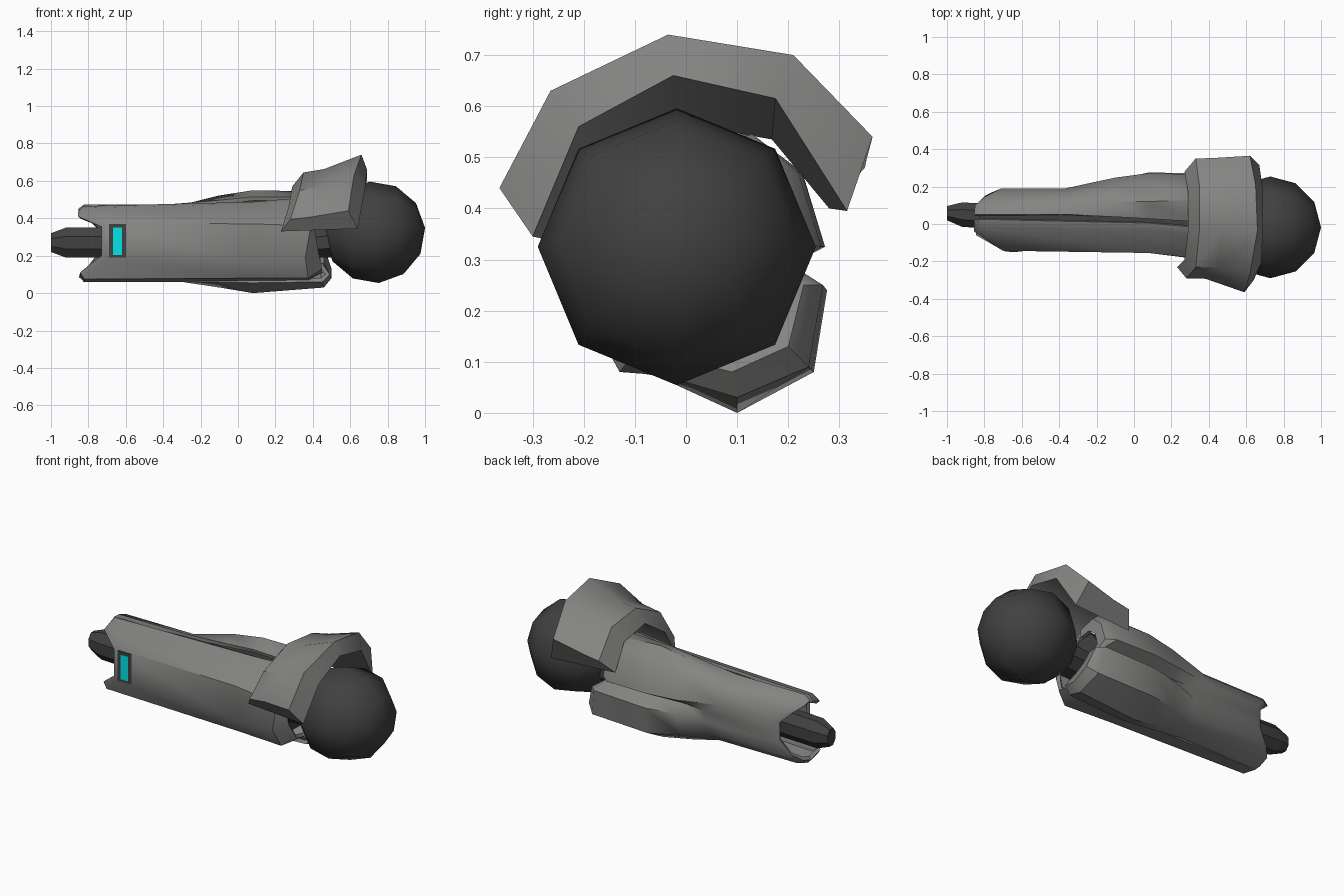
import bpy, bmesh, math
from mathutils import Matrix


def material(name, rgb):
    m = bpy.data.materials.new(name)
    m.diffuse_color = (*rgb, 1)
    return m


GREY = material("armour grey", (0.23, 0.23, 0.225))
DARK = material("dark metal", (0.052, 0.052, 0.052))
CYAN = material("cyan light", (0.0, 0.80, 0.82))


def finish(obj, mat, angle=48):
    obj.data.materials.append(mat)
    bpy.ops.object.select_all(action='DESELECT')
    obj.select_set(True)
    bpy.context.view_layer.objects.active = obj
    for mod in list(obj.modifiers):
        bpy.ops.object.modifier_apply(modifier=mod.name)
    bpy.ops.object.shade_smooth_by_angle(angle=math.radians(angle))
    return obj


def loft(name, rings, mat, closed=False, thick=0.0, angle=48):
    """Skin rings of points; closed rings are capped, open ones get a thickness."""
    bm = bmesh.new()
    rows = [[bm.verts.new(p) for p in r] for r in rings]
    n = len(rows[0])
    for a, b in zip(rows, rows[1:]):
        for j in range(n if closed else n - 1):
            k = (j + 1) % n
            bm.faces.new((a[j], a[k], b[k], b[j]))
    if closed:
        bm.faces.new(rows[0])
        bm.faces.new(rows[-1][::-1])
        bmesh.ops.recalc_face_normals(bm, faces=bm.faces)
    me = bpy.data.meshes.new(name)
    bm.to_mesh(me)
    bm.free()
    obj = bpy.data.objects.new(name, me)
    bpy.context.collection.objects.link(obj)
    if thick:
        mod = obj.modifiers.new("thickness", 'SOLIDIFY')
        mod.thickness = thick
        mod.offset = -1
    return finish(obj, mat, angle)


def ring(x, pts):
    xs = x if isinstance(x, list) else [x] * len(pts)
    return [(a, y, z) for a, (y, z) in zip(xs, pts)]


def octagon(x, cy, cz, ry, rz):
    return [(x, cy + ry * math.cos(a) / 0.924, cz + rz * math.sin(a) / 0.924)
            for a in (math.radians(22.5 + 45 * i) for i in range(8))]


def rect(x, y, z):
    return [(x, y[0], z[0]), (x, y[1], z[0]), (x, y[1], z[1]), (x, y[0], z[1])]


def box(name, x, y, z, mat):
    return loft(name, [rect(x[0], y, z), rect(x[1], y, z)], mat, closed=True, angle=30)


# Elbow ball, pole nearly along the arm
me = bpy.data.meshes.new("elbow_ball")
bm = bmesh.new()
bmesh.ops.create_uvsphere(bm, u_segments=8, v_segments=6, radius=0.272,
                          matrix=Matrix.Translation((0.729, -0.018, 0.325))
                          @ Matrix.Rotation(math.radians(85), 4, 'Y'))
bm.to_mesh(me)
bm.free()
ball = bpy.data.objects.new("elbow_ball", me)
bpy.context.collection.objects.link(ball)
finish(ball, DARK, 60)

# Inner core, elbow connector and wrist rod
loft("inner_core", [octagon(-0.6, 0.025, 0.27, 0.10, 0.15),
                    octagon(0.36, 0.025, 0.28, 0.12, 0.16)], DARK, closed=True)
loft("elbow_connector", [octagon(0.3, 0, 0.26, 0.1, 0.075),
                         octagon(0.6, 0, 0.28, 0.1, 0.085)], DARK, closed=True, angle=30)
loft("wrist_rod", [octagon(-1.0, 0.058, 0.27, 0.038, 0.05),
                   octagon(-0.92, 0.05, 0.27, 0.065, 0.08),
                   octagon(-0.55, 0.03, 0.27, 0.07, 0.08)], DARK, closed=True, angle=30)

# Front shell, with a notched wrist end and an inward lip at the elbow
loft("front_shell", [
    ring([-0.855, -0.855, -0.73, -0.73, -0.845, -0.845],
         [(0.025, 0.435), (-0.04, 0.41), (-0.125, 0.355),
          (-0.125, 0.20), (-0.06, 0.11), (0.03, 0.085)]),
    ring([-0.83, -0.82, -0.70, -0.70, -0.82, -0.825],
         [(0.025, 0.465), (-0.02, 0.455), (-0.143, 0.375),
          (-0.143, 0.185), (-0.065, 0.075), (0.03, 0.06)]),
    ring(0.08, [(0.005, 0.488), (-0.035, 0.478), (-0.155, 0.37),
                (-0.155, 0.16), (-0.11, 0.08), (0.0, 0.065)]),
    ring([0.34, 0.34, 0.39, 0.36, 0.375, 0.38],
         [(-0.02, 0.51), (-0.06, 0.495), (-0.19, 0.36),
          (-0.19, 0.19), (-0.13, 0.08), (0.0, 0.07)]),
    ring([0.38, 0.38, 0.41, 0.43, 0.45, 0.45],
         [(-0.02, 0.46), (-0.04, 0.45), (-0.14, 0.34),
          (-0.135, 0.22), (-0.09, 0.13), (0.0, 0.11)]),
], GREY, thick=0.022, angle=42)

# Back shell: wrist half, then two swelling panels parted by a groove
wrist = [(0.03, 0.06), (0.11, 0.085), (0.165, 0.13), (0.19, 0.22), (0.19, 0.28),
         (0.19, 0.34), (0.16, 0.41), (0.11, 0.455), (0.052, 0.475)]
swell = [(-0.02, 0.055), (0.10, 0.0), (0.25, 0.08), (0.276, 0.24), (0.205, 0.29),
         (0.272, 0.325), (0.228, 0.47), (0.12, 0.55), (0.028, 0.515)]
loft("back_shell", [
    ring([-0.85, -0.845, -0.80, -0.74, -0.74, -0.74, -0.80, -0.85, -0.855],
         [(0.03 + (y - 0.03) * 0.88, 0.27 + (z - 0.27) * 0.88) for y, z in wrist]),
    ring([-0.82, -0.81, -0.77, -0.71, -0.71, -0.71, -0.77, -0.81, -0.82], wrist),
    ring([-0.30, -0.30, -0.28, -0.26, -0.25, -0.37, -0.37, -0.37, -0.37], wrist),
    ring(-0.10, [(0.0, 0.058), (0.09, 0.03), (0.205, 0.10), (0.235, 0.235), (0.185, 0.285),
                 (0.248, 0.325), (0.208, 0.45), (0.12, 0.522), (0.038, 0.497)]),
    ring(0.08, swell),
    ring([0.45, 0.46, 0.45, 0.42, 0.38, 0.34, 0.34, 0.34, 0.34],
         [(0.0, 0.06), (0.10, 0.03), (0.24, 0.09), (0.268, 0.25), (0.205, 0.29),
          (0.265, 0.325), (0.22, 0.47), (0.13, 0.545), (0.012, 0.515)]),
    ring([0.49, 0.50, 0.50, 0.46, 0.40, 0.39, 0.39, 0.39, 0.39],
         [(0.01, 0.10), (0.09, 0.08), (0.20, 0.13), (0.23, 0.25), (0.18, 0.29),
          (0.225, 0.33), (0.19, 0.44), (0.12, 0.50), (0.02, 0.475)]),
    ring([0.45, 0.46, 0.46, 0.44, 0.40, 0.39, 0.39, 0.39, 0.39],
         [(0.01, 0.16), (0.06, 0.16), (0.13, 0.20), (0.15, 0.26), (0.14, 0.29),
          (0.16, 0.33), (0.14, 0.40), (0.09, 0.44), (0.02, 0.43)]),
], GREY, thick=0.022, angle=42)

# Dark seam along the top
loft("top_seam", [rect(-0.83, (0.015, 0.065), (0.42, 0.447)),
                  rect(0.32, (-0.03, 0.025), (0.46, 0.482))], DARK, closed=True, angle=30)

# Elbow guard: each section is inner wrist rim, outer wrist, waist, outer elbow, inner elbow rim
loft("elbow_guard", [
    [(0.23, -0.23, 0.33), (0.28, -0.29, 0.395), (0.38, -0.292, 0.405),
     (0.59, -0.365, 0.44), (0.64, -0.30, 0.345)],
    [(0.27, -0.19, 0.46), (0.33, -0.23, 0.55), (0.45, -0.235, 0.565),
     (0.62, -0.265, 0.63), (0.68, -0.21, 0.56)],
    [(0.29, -0.03, 0.57), (0.35, -0.03, 0.645), (0.46, -0.03, 0.663),
     (0.66, -0.035, 0.74), (0.69, -0.025, 0.66)],
    [(0.29, 0.168, 0.535), (0.35, 0.20, 0.62), (0.46, 0.202, 0.643),
     (0.65, 0.21, 0.70), (0.69, 0.175, 0.615)],
    [(0.27, 0.28, 0.40), (0.33, 0.35, 0.48), (0.43, 0.353, 0.495),
     (0.62, 0.365, 0.54), (0.67, 0.315, 0.395)],
], GREY, closed=True, angle=42)

# Wrist light in its dark frame
box("light_frame", (-0.69, -0.60), (-0.148, -0.140), (0.19, 0.37), DARK)
box("wrist_light", (-0.668, -0.62), (-0.1505, -0.146), (0.205, 0.352), CYAN)
